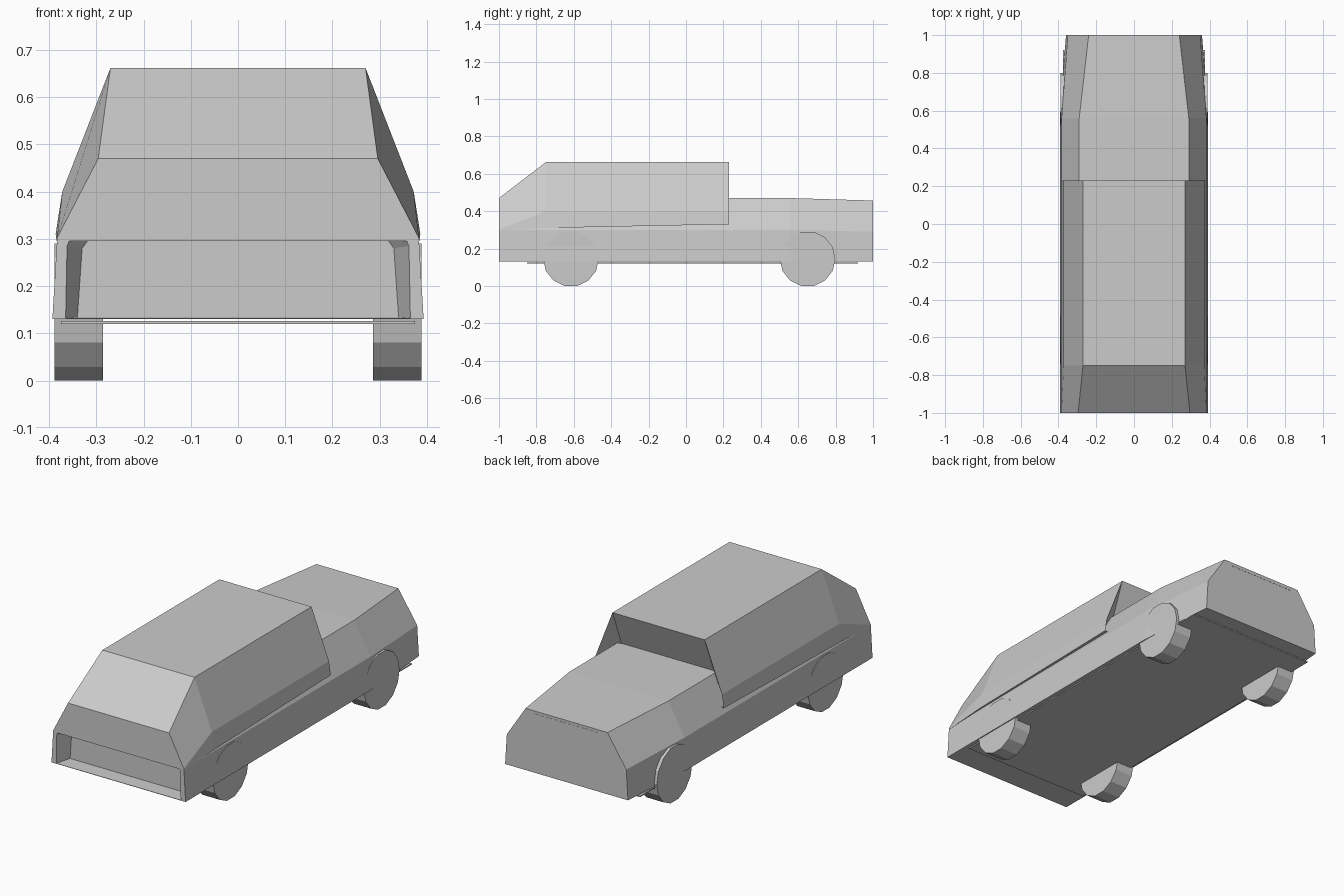
import bpy, bmesh, math
from mathutils import Matrix

old = bpy.data.objects.get("Cube")
if old:
    bpy.data.objects.remove(old, do_unlink=True)

grey = bpy.data.materials.new("plain_grey")
grey.use_nodes = True
COLOUR = (0.6, 0.6, 0.6, 1)
grey.diffuse_color = COLOUR
grey.node_tree.nodes["Principled BSDF"].inputs["Base Color"].default_value = COLOUR


def finish(name, bm):
    bmesh.ops.recalc_face_normals(bm, faces=bm.faces)
    mesh = bpy.data.meshes.new(name)
    bm.to_mesh(mesh)
    bm.free()
    mesh.materials.append(grey)
    obj = bpy.data.objects.new(name, mesh)
    bpy.context.collection.objects.link(obj)
    return obj


def loft(name, sections):
    """Skin mirrored half profiles (x, z) placed along y, with both ends capped."""
    bm = bmesh.new()
    rings = []
    for y, half in sections:
        points = [(-x, z) for x, z in half] + [(x, z) for x, z in reversed(half)]
        rings.append([bm.verts.new((x, y, z)) for x, z in points])
    for a, b in zip(rings, rings[1:]):
        for i in range(len(a)):
            j = (i + 1) % len(a)
            bm.faces.new((a[i], a[j], b[j], b[i]))
    bm.faces.new(rings[0])
    bm.faces.new(rings[-1])
    return finish(name, bm)


def box(name, size, centre):
    bm = bmesh.new()
    bmesh.ops.create_cube(bm, size=1)
    bmesh.ops.scale(bm, vec=size, verts=bm.verts)
    bmesh.ops.translate(bm, vec=centre, verts=bm.verts)
    return finish(name, bm)


# Lower body with a recessed front panel and a tapered rear
main = [(0.393, 0.13), (0.383, 0.30), (0.29, 0.47)]
loft("lower_body", [
    (-0.92, [(0.34, 0.134), (0.33, 0.28), (0.22, 0.43)]),
    (-1.0, [(0.365, 0.132), (0.362, 0.285), (0.28, 0.466)]),
    (-1.0, main),
    (0.56, main),
    (1.0, [(0.36, 0.13), (0.35, 0.29), (0.24, 0.457)]),
])

# Cabin with sloped front, flared skirts and an undercut rear
loft("cabin", [
    (-1.0, [(0.384, 0.295), (0.383, 0.302), (0.296, 0.47)]),
    (-0.75, [(0.386, 0.31), (0.372, 0.40), (0.27, 0.662)]),
    (0.23, [(0.383, 0.33), (0.372, 0.40), (0.27, 0.662)]),
    (0.15, [(0.345, 0.33), (0.325, 0.38), (0.27, 0.46)]),
])

# Floor plate and rear trim
box("floor_plate", (0.75, 1.77, 0.006), (0, 0.035, 0.123))
box("rear_trim", (0.38, 0.004, 0.006), (0, 0.999, 0.44))

# Wheels: fourteen-sided discs standing on a flat facet
SIDES = 14
RADIUS = 0.145 / math.cos(math.pi / SIDES)
for end, y in (("front", -0.615), ("rear", 0.65)):
    for side, sign in (("left", 1), ("right", -1)):
        bm = bmesh.new()
        bmesh.ops.create_cone(bm, cap_ends=True, segments=SIDES,
                              radius1=RADIUS, radius2=RADIUS, depth=0.102)
        bmesh.ops.rotate(bm, verts=bm.verts, matrix=Matrix.Rotation(math.pi / SIDES, 3, "Z"))
        bmesh.ops.rotate(bm, verts=bm.verts, matrix=Matrix.Rotation(math.pi / 2, 3, "Y"))
        # Turn so that a flat side, not a corner, rests on the ground
        low = min(v.co.z for v in bm.verts)
        if sum(abs(v.co.z - low) < 1e-4 for v in bm.verts) < 4:
            bmesh.ops.rotate(bm, verts=bm.verts,
                             matrix=Matrix.Rotation(math.pi / SIDES, 3, "X"))
        bmesh.ops.translate(bm, vec=(sign * 0.337, y, 0.145), verts=bm.verts)
        finish(f"{end}_{side}_wheel", bm)
